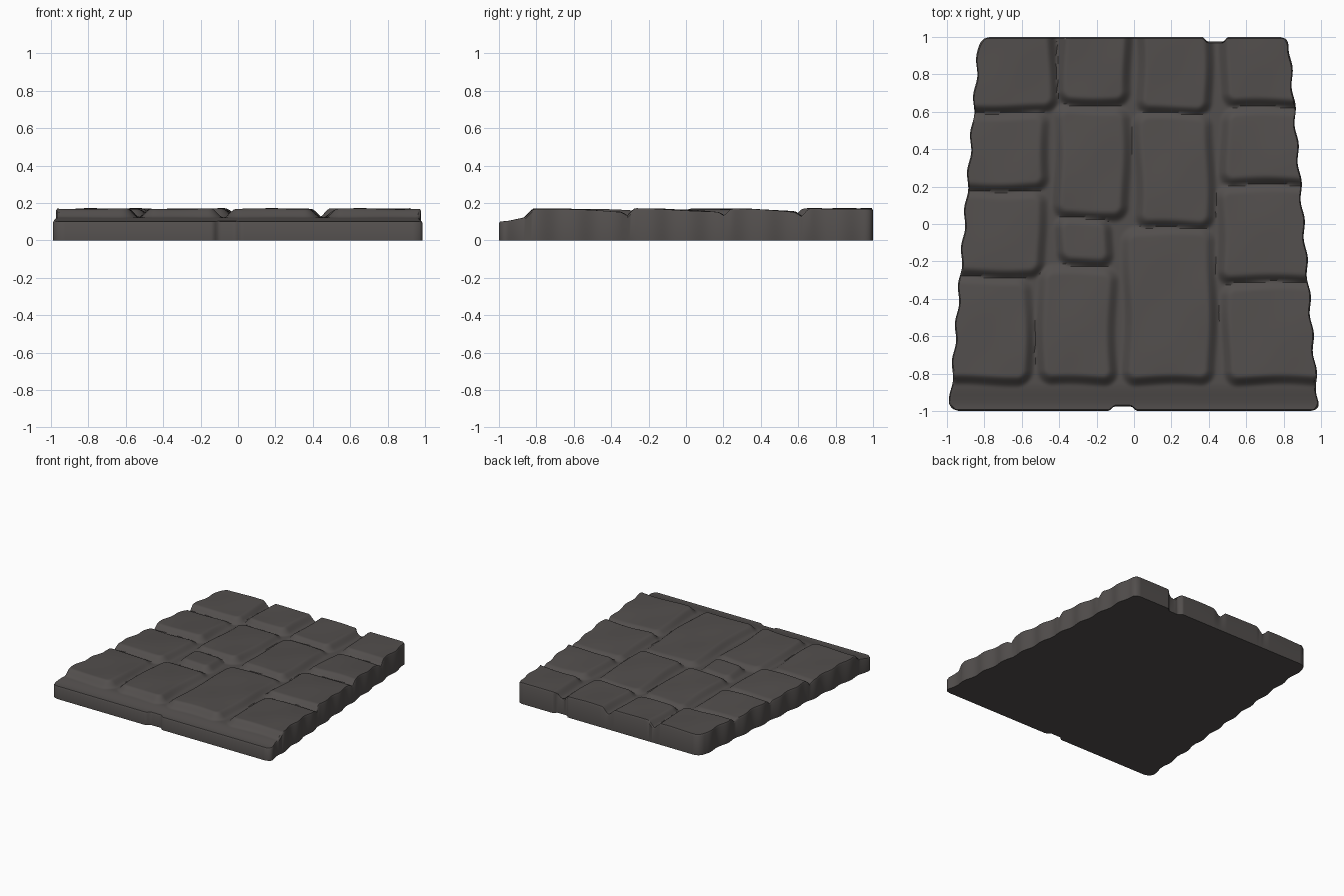
import bpy, bmesh, math

if "Cube" in bpy.data.objects:
    bpy.data.objects.remove(bpy.data.objects["Cube"])

NX, NY = 170, 180

# Paving stones: x0, x1, y0, y1, tilt of the upper end
STONES = [
    (-0.95, -0.42, 0.60, 1.10, 0.0), (-0.40, -0.02, 0.64, 1.10, 0.0),
    (0.02, 0.41, 0.59, 1.10, 0.0), (0.47, 0.95, 0.63, 1.10, 0.0),
    (-1.00, -0.46, 0.18, 0.60, 0.02), (-0.42, -0.03, 0.03, 0.63, 0.02),
    (0.01, 0.42, -0.02, 0.60, 0.02), (0.47, 1.00, 0.21, 0.62, 0.02),
    (-1.05, -0.48, -0.28, 0.18, 0.02), (-0.41, -0.12, -0.22, 0.04, 0.01),
    (0.45, 1.05, -0.31, 0.21, 0.02),
    (-1.10, -0.55, -0.85, -0.28, 0.02), (-0.51, -0.10, -0.85, -0.23, 0.02),
    (-0.05, 0.43, -0.85, -0.02, 0.02), (0.48, 1.10, -0.85, -0.31, 0.02),
]


def smooth(t):
    t = max(0.0, min(1.0, t))
    return t * t * (3 - 2 * t)


def half_width(y, side):
    # Tapering side with worn steps and rounded corners
    w = 0.908 - 0.08 * y + 0.007 * math.sin(y * 31 + side * 0.9)
    d, r = 1 - abs(y), 0.05
    if d < r:
        w -= r - math.sqrt(max(0, r * r - (r - d) ** 2))
    return w


def end_y(x, end):
    # Front and back edges, each with one worn notch
    if end > 0:
        return 1 - 0.025 * smooth((0.07 - abs(x - 0.435)) / 0.03)
    return -1 + 0.025 * smooth((0.08 - abs(x + 0.06)) / 0.04)


def height(x, y):
    # Mortar level, sloping down to the front edge
    base = 0.122 - 0.02 * smooth((-0.85 - y) / 0.13)
    h = base
    for x0, x1, y0, y1, tilt in STONES:
        wob = 0.008 * math.sin(9 * y + 5 * x0)
        cx, cy = (x0 + x1) / 2 + wob, (y0 + y1) / 2 + 0.006 * math.sin(11 * x + y0)
        r = 0.07
        qx, qy = abs(x - cx) - (x1 - x0) / 2 + r, abs(y - cy) - (y1 - y0) / 2 + r
        d = math.hypot(max(qx, 0), max(qy, 0)) + min(max(qx, qy), 0) - r
        m = smooth((0.02 - d) / 0.065)
        if m > 0:
            t = max(0, min(1, (y - y0) / (y1 - y0)))
            top = 0.169 - tilt * t * t
            top += 0.003 * math.sin(13 * x + 4 * y0) * math.sin(11 * y + 3 * x0)
            h = max(h, base + (top - base) * m)
    return h


# Worn top surface as a grid fitted to the outline
bm = bmesh.new()
grid = []
for j in range(NY + 1):
    v = -math.cos(math.pi * j / NY) * 0.25 + 0.75 * (2 * j / NY - 1)
    row = []
    for i in range(NX + 1):
        u = 2 * i / NX - 1
        x = u * half_width(v, 1 if u > 0 else -1)
        y = v
        if abs(v) > 0.9:
            k = (abs(v) - 0.9) / 0.1
            y += k * (end_y(x, v) - math.copysign(1, v))
        row.append(bm.verts.new((x, y, height(x, y))))
    grid.append(row)
for j in range(NY):
    for i in range(NX):
        bm.faces.new((grid[j][i], grid[j][i + 1], grid[j + 1][i + 1], grid[j + 1][i]))

# Straight walls and flat underside
rim = ([grid[0][i] for i in range(NX)] + [grid[j][NX] for j in range(NY)]
       + [grid[NY][i] for i in range(NX, 0, -1)] + [grid[j][0] for j in range(NY, 0, -1)])
shoulder = [bm.verts.new((p.co.x, p.co.y, p.co.z - 0.012)) for p in rim]
foot = [bm.verts.new((p.co.x, p.co.y, 0)) for p in rim]
for p in rim:
    p.co.x *= 0.993
    p.co.y *= 0.993
n = len(rim)
for upper, lower in ((rim, shoulder), (shoulder, foot)):
    for k in range(n):
        m = (k + 1) % n
        bm.faces.new((upper[m], upper[k], lower[k], lower[m]))
bm.faces.new(foot[::-1])
bmesh.ops.recalc_face_normals(bm, faces=bm.faces)

mesh = bpy.data.meshes.new("stone_paving_slab")
bm.to_mesh(mesh)
bm.free()
slab = bpy.data.objects.new("stone_paving_slab", mesh)
bpy.context.collection.objects.link(slab)

stone = bpy.data.materials.new("dark grey stone")
stone.diffuse_color = (0.085, 0.077, 0.074, 1)
stone.use_nodes = True
stone.node_tree.nodes["Principled BSDF"].inputs["Base Color"].default_value = stone.diffuse_color
mesh.materials.append(stone)

bpy.context.view_layer.objects.active = slab
slab.select_set(True)
bpy.ops.object.shade_smooth_by_angle(angle=math.radians(40))
